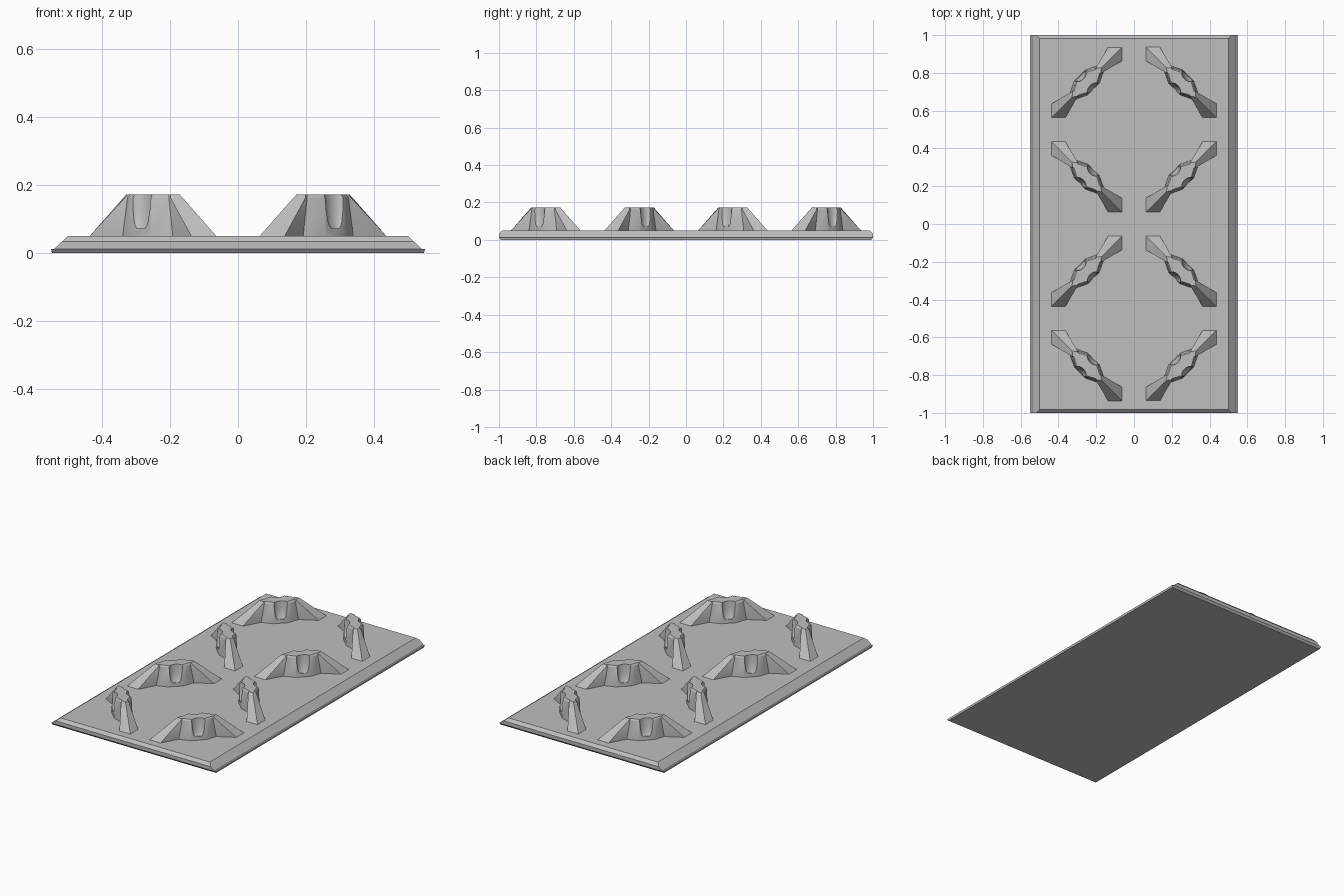
import bpy, bmesh, math

cube = bpy.data.objects.get("Cube")
if cube:
    bpy.data.objects.remove(cube, do_unlink=True)

grey = bpy.data.materials.new("concrete_grey")
grey.use_nodes = True
COLOUR = (0.52, 0.52, 0.52, 1)
grey.diffuse_color = COLOUR
grey.node_tree.nodes["Principled BSDF"].inputs["Base Color"].default_value = COLOUR


def loft(name, rings):
    """Join matching rings of points into a closed solid."""
    bm = bmesh.new()
    loops = [[bm.verts.new(p) for p in ring] for ring in rings]
    n = len(loops[0])
    for low, high in zip(loops, loops[1:]):
        for i in range(n):
            j = (i + 1) % n
            bm.faces.new((low[i], low[j], high[j], high[i]))
    bm.faces.new(loops[0][::-1])
    bm.faces.new(loops[-1])
    bmesh.ops.recalc_face_normals(bm, faces=bm.faces)
    mesh = bpy.data.meshes.new(name)
    bm.to_mesh(mesh)
    bm.free()
    mesh.materials.append(grey)
    obj = bpy.data.objects.new(name, mesh)
    bpy.context.collection.objects.link(obj)
    return obj


def rectangle(x, y, z):
    return [(-x, -y, z), (x, -y, z), (x, y, z), (-x, y, z)]


def wall_ring(quarter, z):
    """Mirror one quarter of the wall outline (tip to middle) around both axes."""
    half = quarter + [(-u, v) for u, v in quarter[::-1]]
    outline = half + [(u, -v) for u, v in half[-2:0:-1]]
    return [(u, v, z) for u, v in outline]


# Base plate: thin foot, ledge, long sloped sides and chamfered ends
loft("base_plate", [
    rectangle(0.547, 0.99, 0), rectangle(0.55, 1, 0.012), rectangle(0.54, 1, 0.0121),
    rectangle(0.518, 1, 0.033), rectangle(0.5, 0.983, 0.05)])

# Barrier: flared pointed feet, pinched neck and swollen middle
foot = [(0.269, 0), (0.216, 0.053), (0.105, 0.022), (0.042, 0.052)]
shoulder = [(0.122, 0), (0.094, 0.022), (0.086, 0.02), (0.038, 0.046)]
crown = [(0.11, 0), (0.089, 0.016), (0.08, 0.015), (0.034, 0.04)]
barrier = loft("barrier_1", [wall_ring(foot, 0.045), wall_ring(shoulder, 0.163),
                             wall_ring(crown, 0.172)])

# Scooped niche on each face of the barrier
for side in (-1, 1):
    rings = []
    for z, ru, rv in ((0.072, 0.018, 0.006), (0.085, 0.028, 0.014),
                      (0.125, 0.036, 0.023), (0.2, 0.042, 0.03)):
        rings.append([(ru * math.cos(a), side * 0.052 + rv * math.sin(a), z)
                      for a in (math.tau * i / 16 for i in range(16))])
    cutter = loft("niche_cutter", rings)
    cutter.hide_render = True
    bpy.context.view_layer.objects.active = barrier
    cut = barrier.modifiers.new("niche", 'BOOLEAN')
    cut.operation, cut.solver, cut.object = 'DIFFERENCE', 'EXACT', cutter
    bpy.ops.object.modifier_apply(modifier=cut.name)
    bpy.data.objects.remove(cutter, do_unlink=True)

bpy.ops.object.select_all(action='DESELECT')
barrier.select_set(True)
bpy.ops.object.shade_smooth_by_angle(angle=math.radians(32))

# Barriers stand in rings of four, turned to alternate diagonals
count = 0
for row, y in enumerate((0.75, 0.25, -0.25, -0.75)):
    for column, x in enumerate((-0.25, 0.25)):
        count += 1
        obj = barrier
        if count > 1:
            obj = barrier.copy()
            obj.name = f"barrier_{count}"
            bpy.context.collection.objects.link(obj)
        obj.location = (x, y, 0)
        obj.rotation_euler.z = math.radians(45 if (row + column) % 2 == 0 else -45)
